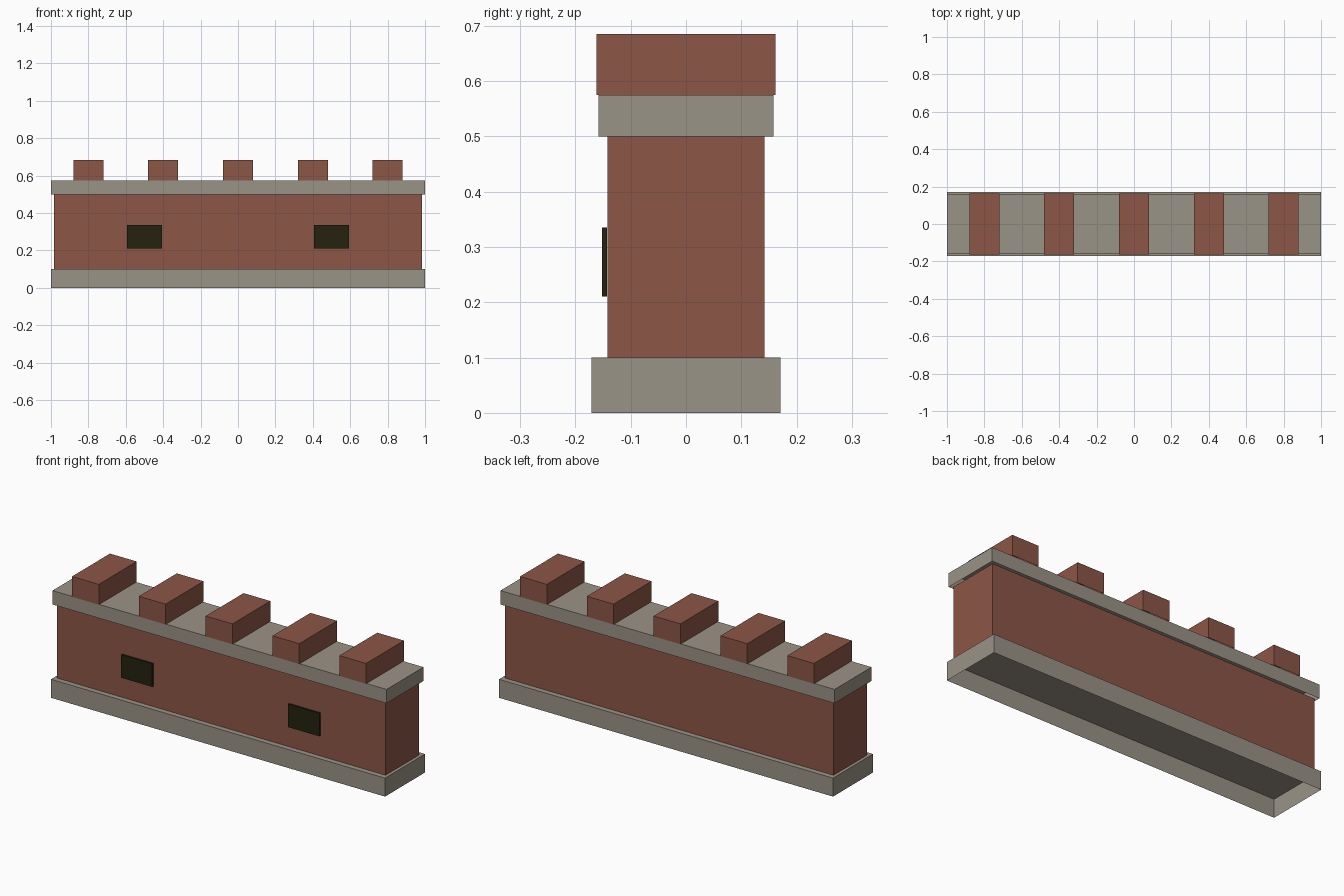
import bpy
import bmesh

cube = bpy.data.objects.get("Cube")
if cube:
    bpy.data.objects.remove(cube, do_unlink=True)


def material(name, rgb):
    mat = bpy.data.materials.new(name)
    mat.use_nodes = True
    mat.diffuse_color = (*rgb, 1)
    mat.node_tree.nodes["Principled BSDF"].inputs["Base Color"].default_value = (*rgb, 1)
    return mat


brick = material("brick_red", (0.262, 0.093, 0.061))
stone = material("warm_grey_stone", (0.323, 0.292, 0.238))
dark = material("dark_opening", (0.017, 0.016, 0.005))


def block(name, mat, x, y, z, open_bottom=True):
    """Box from (min, max) ranges; the underside can be left open."""
    bm = bmesh.new()
    bmesh.ops.create_cube(bm, size=1)
    if open_bottom:
        under = [f for f in bm.faces if f.normal.z < -0.5]
        bmesh.ops.delete(bm, geom=under, context='FACES_ONLY')
    for v in bm.verts:
        v.co = [lo + (c + 0.5) * (hi - lo) for c, (lo, hi) in zip(v.co, (x, y, z))]
    mesh = bpy.data.meshes.new(name)
    bm.to_mesh(mesh)
    bm.free()
    mesh.materials.append(mat)
    obj = bpy.data.objects.new(name, mesh)
    bpy.context.collection.objects.link(obj)
    return obj


def around(half, centre=0):
    return centre - half, centre + half


# Plinth, wall body and coping, each a hollow-bottomed slab
block("plinth", stone, around(1), around(0.171), (0, 0.1))
block("wall", brick, around(0.983), around(0.142), (0.1, 0.5))
block("coping", stone, around(1), around(0.158), (0.5, 0.575))

# Row of merlons along the top
for i in range(5):
    block(f"merlon_{i + 1}", brick, around(0.08, 0.4 * (i - 2)), around(0.162), (0.575, 0.685))

# Dark window plates on the front
for side, x in (("right", -0.5), ("left", 0.5)):
    block(f"window_{side}", dark, around(0.093, x), (-0.152, -0.1425), (0.21, 0.335), False)
